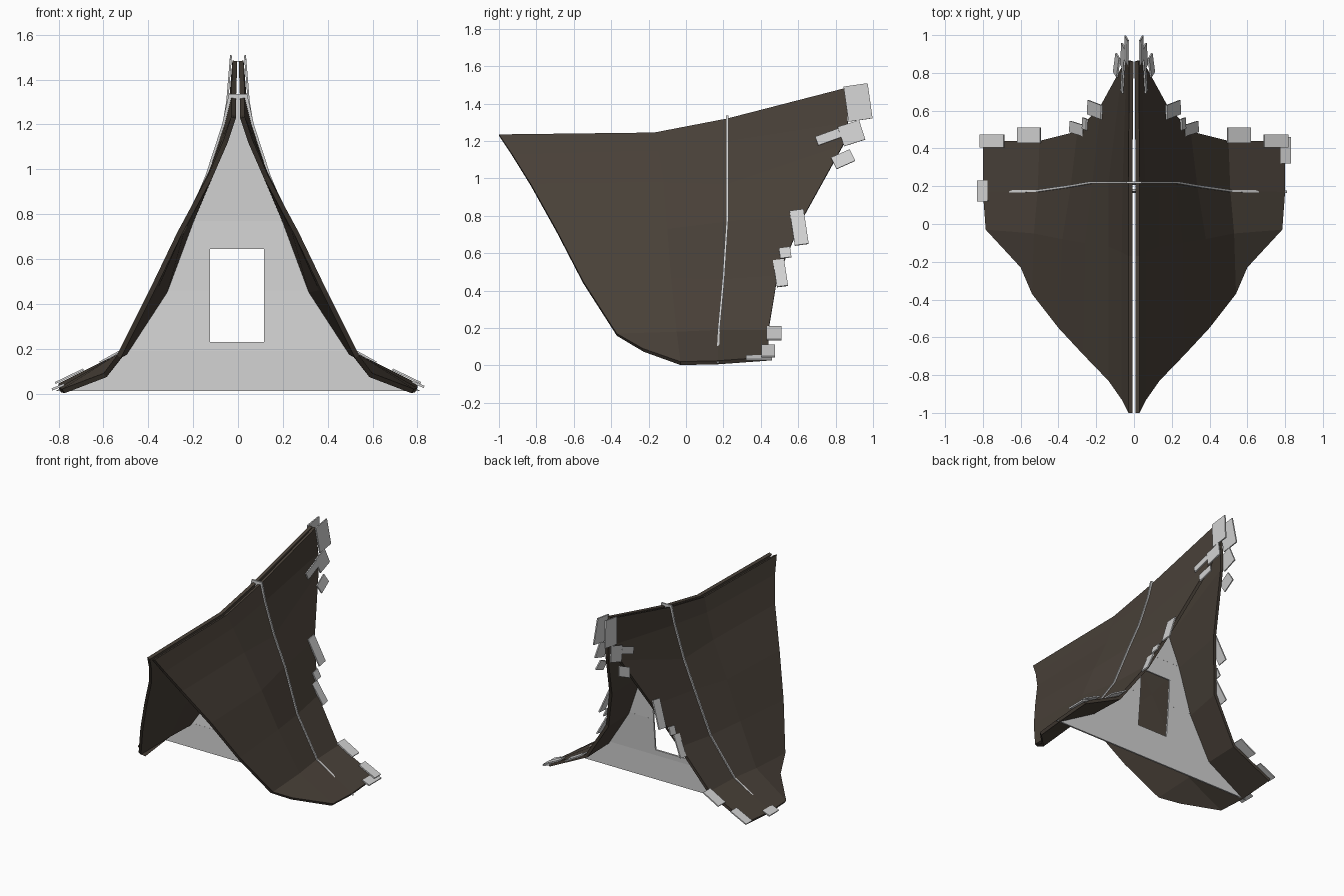
import bpy, math
from mathutils import Vector, Matrix

if "Cube" in bpy.data.objects:
    bpy.data.objects.remove(bpy.data.objects["Cube"])


def material(name, rgb):
    m = bpy.data.materials.new(name)
    m.diffuse_color = (*rgb, 1)
    m.use_nodes = True
    m.node_tree.nodes["Principled BSDF"].inputs["Base Color"].default_value = m.diffuse_color
    return m


HIDE = material("dark brown hide", (0.066, 0.052, 0.040))
CLOTH = material("pale grey cloth", (0.64, 0.64, 0.64))


def make(name, verts, faces, mat, thickness=0, offset=-1.0):
    me = bpy.data.meshes.new(name)
    me.from_pydata([tuple(v) for v in verts], [], faces)
    me.materials.append(mat)
    ob = bpy.data.objects.new(name, me)
    bpy.context.collection.objects.link(ob)
    if thickness:
        s = ob.modifiers.new("thickness", "SOLIDIFY")
        s.thickness, s.offset = thickness, offset
    return ob


def interp(profile, z, i):
    """Coordinate i of a descending profile at height z."""
    for a, b in zip(profile, profile[1:]):
        if a[2] >= z >= b[2]:
            return a[i] + (b[i] - a[i]) * (a[2] - z) / (a[2] - b[2])
    return profile[0][i] if z > profile[0][2] else profile[-1][i]


# Cross-sections of the right roof side, ridge to hem
front = [(.03, -1, 1.235), (.065, -.93, 1.13), (.135, -.83, .97), (.27, -.69, .72),
         (.4, -.55, .45), (.54, -.37, .17), (.6, -.23, .09)]
middle = [(.03, -.17, 1.245), (.065, -.15, 1.15), (.135, -.12, .98), (.26, -.1, .73),
          (.38, -.08, .47), (.53, -.05, .18), (.785, -.03, .02)]
seam = [(.03, .22, 1.32), (.06, .22, 1.2), (.135, .22, .97), (.22, .22, .77),
        (.335, .2, .46), (.51, .175, .19), (.8, .17, .025)]
back = [(.025, .86, 1.485), (.04, .865, 1.3), (.06, .84, 1.18), (.175, .63, .8),
        (.3, .49, .48), (.5, .44, .19), (.8, .44, .045)]

# Roof sides
cols = [front, middle, seam, back]
n = len(front)
faces = [(c * n + j, c * n + j + 1, (c + 1) * n + j + 1, (c + 1) * n + j)
         for c in range(3) for j in range(n - 1)]
roof = make("roof_sides", [p for c in cols for p in c], faces, HIDE, 0.022)
roof.modifiers.new("mirror", "MIRROR")

# Cross wall with doorway; its edges poke through the roof as seams
levels = [1.335, 1.2, .97, .77, .645, .46, .23, .19, .012]
wv, wf = [], []


def wall_strip(z0, z1, cols0, cols1):
    y0, y1 = interp(seam, z0, 1), interp(seam, z1, 1)
    b = len(wv)
    wv.extend([(cols0[0], y0, z0), (cols1[0], y1, z1), (cols1[1], y1, z1), (cols0[1], y0, z0)])
    wf.append((b, b + 1, b + 2, b + 3))


for z0, z1 in zip(levels, levels[1:]):
    w0, w1 = (interp(seam, z, 0) + .011 for z in (z0, z1))
    if z0 <= .645 and z1 >= .23:
        wall_strip(z0, z1, (-w0, -.125), (-w1, -.125))
        wall_strip(z0, z1, (.117, w0), (.117, w1))
    else:
        wall_strip(z0, z1, (-w0, w0), (-w1, w1))
make("cross_wall", wv, wf, CLOTH, 0.012, 0)


# Ragged patches on the rear edge: (y, z, width, height, tilt in degrees)
def patch(side, name, y, z, w, h, tilt):
    z0, z1 = min(z + .04, 1.48), max(z - .04, .046)
    a = Vector((interp(back, z0, 0), 0, z0))
    b = Vector((interp(back, z1, 0), 0, z1))
    down = (b - a).normalized()
    rear = Vector((0, 1, 0))
    out = down.cross(rear).normalized()
    rot = Matrix.Rotation(math.radians(tilt), 3, out)
    u, v = rot @ down * h / 2, rot @ rear * w / 2
    c = Vector((interp(back, z, 0), y, z)) + out * .008
    pts = [c - u - v, c + u - v, c + u + v, c - u + v]
    ob = make(name, [(p.x * side, p.y, p.z) for p in pts], [(0, 1, 2, 3)], CLOTH, .009, 0)
    return ob


shared = [(.92, 1.405, .13, .19, 8), (.885, 1.24, .12, .11, 18), (.76, 1.22, .13, .05, 20),
          (.84, 1.10, .11, .07, 25), (.605, .735, .075, .2, 8), (.53, .6, .06, .06, 8),
          (.505, .49, .06, .16, 8), (.47, .165, .08, .14, 0), (.44, .07, .07, .14, 0)]
for side, label in ((1, "right"), (-1, "left")):
    for i, p in enumerate(shared):
        patch(side, f"{label}_patch_{i + 1}", *p)
    y, w = (.39, .15) if side > 0 else (.175, .11)


# Small patches folded over the hem
def hem_patch(name, side, y0, y1, z):
    pts = [(.775, z + .022), (.83, z)]
    v = [(side * x, y, h) for y in (y0, y1) for x, h in pts]
    make(name, v, [(0, 1, 3, 2)], CLOTH, .01, 0)


hem_patch("right_hem_patch", 1, .32, .46, .03)
hem_patch("left_hem_patch", -1, .12, .23, .018)
